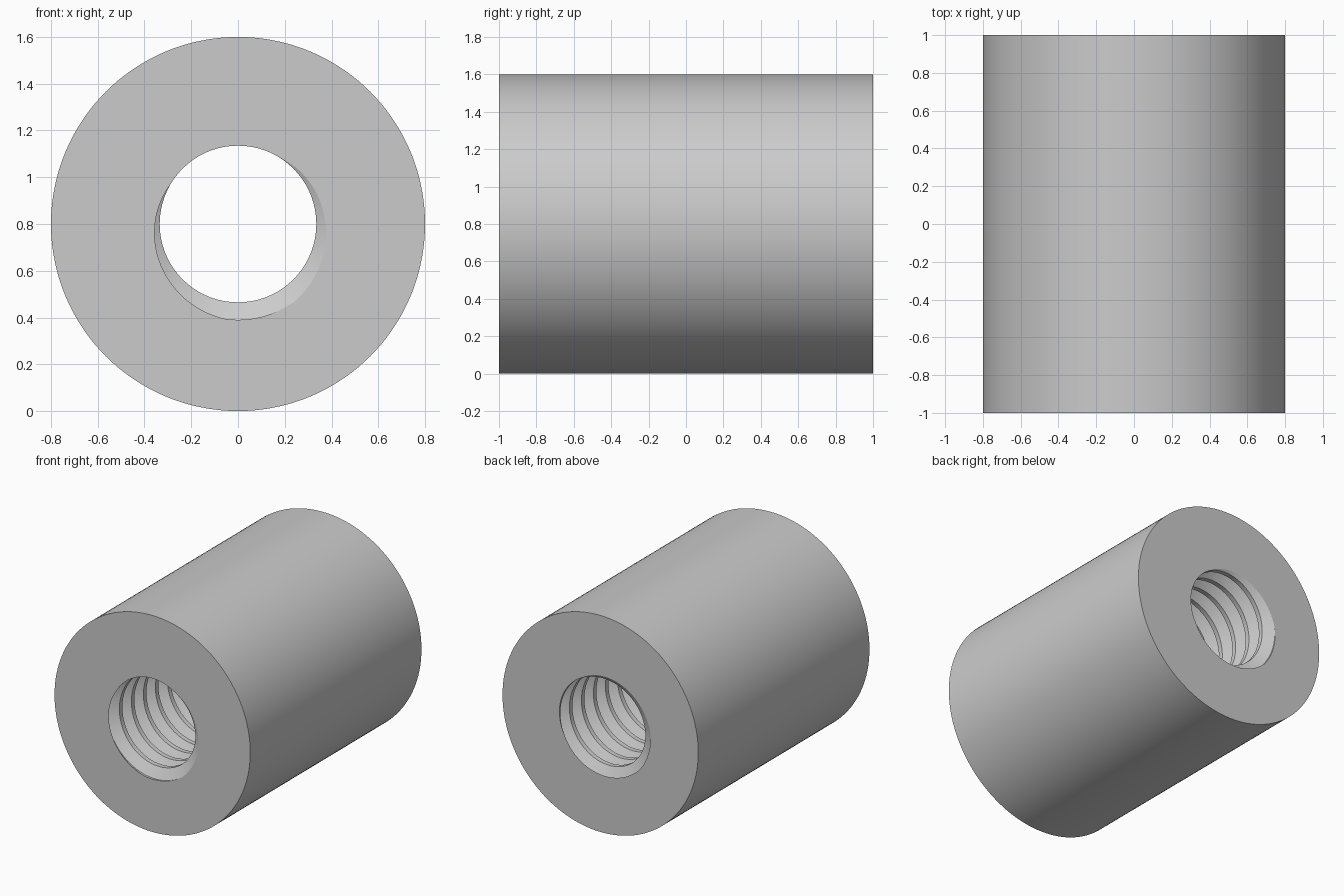
import bpy, bmesh, math
from mathutils import Vector

cube = bpy.data.objects.get("Cube")
if cube:
    bpy.data.objects.remove(cube)

OUTER, MAJOR, MINOR = 0.8, 0.41, 0.335
HALF = 1.0                # half length along y
PITCH = 2 * HALF / 14.25
STEPS = 72                # helix segments per turn
TURNS = 20
SIDES = 144               # outer wall segments
PHASE = math.radians(285)

bm = bmesh.new()


def ring_point(radius, angle, y):
    return bm.verts.new((radius * math.cos(angle), y, OUTER + radius * math.sin(angle)))


# Thread: a V profile swept along a right-handed helix, overshooting both ends
profile = [(-1 / 16, MAJOR), (1 / 16, MAJOR), (3 / 8, MINOR), (5 / 8, MINOR)]
count = TURNS * STEPS
strands = []
for offset, radius in profile:
    strands.append([ring_point(radius, PHASE - math.tau * i / STEPS,
                               -HALF + PITCH * (i / STEPS - 2 + offset))
                    for i in range(count)])
for j, strand in enumerate(strands):
    last = j == len(strands) - 1
    following = strands[0][STEPS:] if last else strands[j + 1]
    for i in range(len(following) - 1):
        bm.faces.new((strand[i], strand[i + 1], following[i + 1], following[i]))

# Trim the thread flush with the end faces
for side in (-1, 1):
    bmesh.ops.bisect_plane(bm, geom=bm.verts[:] + bm.edges[:] + bm.faces[:], dist=1e-6,
                           plane_co=(0, side * HALF, 0), plane_no=(0, side, 0),
                           clear_outer=True)
bmesh.ops.remove_doubles(bm, verts=bm.verts[:], dist=1e-5)

# Outer wall
front, back = [[ring_point(OUTER, math.tau * i / SIDES, y) for i in range(SIDES)]
               for y in (-HALF, HALF)]
for i in range(SIDES):
    k = (i + 1) % SIDES
    bm.faces.new((front[i], front[k], back[k], back[i]))

# Flat end faces between the bore and the outer wall
for side in (-1, 1):
    rim = [e for e in bm.edges if e.is_boundary
           and all(abs(v.co.y - side * HALF) < 1e-4 for v in e.verts)]
    bmesh.ops.triangle_fill(bm, edges=rim, use_beauty=True, normal=Vector((0, side, 0)))
bmesh.ops.recalc_face_normals(bm, faces=bm.faces[:])

mesh = bpy.data.meshes.new("threaded_sleeve")
bm.to_mesh(mesh)
bm.free()
sleeve = bpy.data.objects.new("threaded_sleeve", mesh)
bpy.context.collection.objects.link(sleeve)

# Plain grey
grey = bpy.data.materials.new("plain_grey")
grey.use_nodes = True
colour = (0.6, 0.6, 0.6, 1)
grey.diffuse_color = colour
grey.node_tree.nodes["Principled BSDF"].inputs["Base Color"].default_value = colour
mesh.materials.append(grey)

bpy.ops.object.select_all(action="DESELECT")
sleeve.select_set(True)
bpy.context.view_layer.objects.active = sleeve
bpy.ops.object.shade_smooth_by_angle(angle=math.radians(30))
